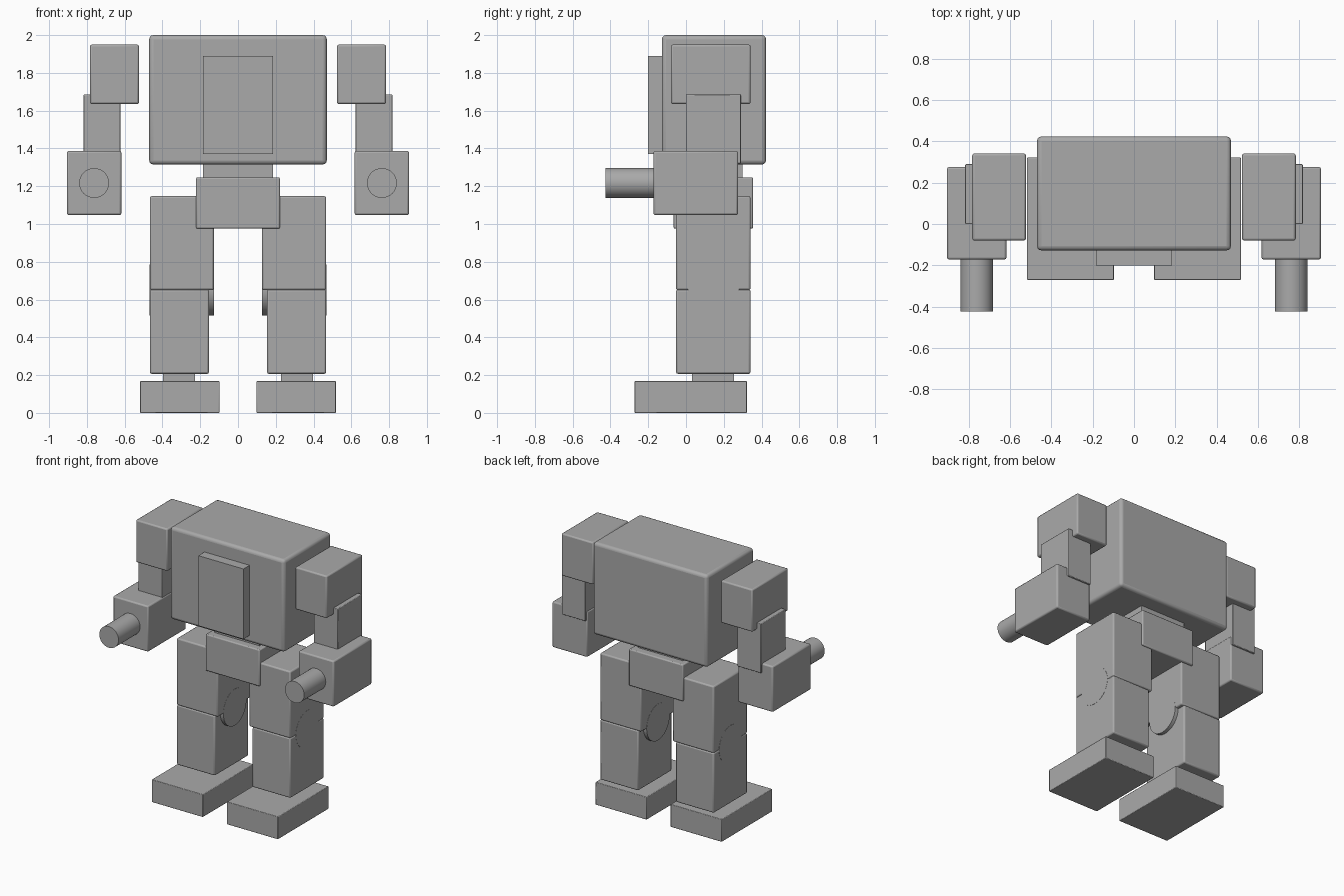
import bpy
import math

if "Cube" in bpy.data.objects:
    bpy.data.objects.remove(bpy.data.objects["Cube"])

grey = bpy.data.materials.new("plain grey")
grey.diffuse_color = (0.4, 0.4, 0.4, 1)
grey.use_nodes = True
grey.node_tree.nodes["Principled BSDF"].inputs["Base Color"].default_value = grey.diffuse_color


def finish(obj, name, bevel, segments=2):
    obj.name = name
    obj.data.materials.append(grey)
    if bevel:
        mod = obj.modifiers.new("rounded edges", 'BEVEL')
        mod.width = bevel
        mod.segments = segments
        mod.limit_method = 'ANGLE'
    bpy.ops.object.shade_smooth_by_angle(angle=math.radians(30))


def box(name, x, y, z, bevel=0.0, segments=2):
    """Box spanning the given (min, max) ranges."""
    spans = (x, y, z)
    bpy.ops.mesh.primitive_cube_add(size=1, location=[(a + b) / 2 for a, b in spans])
    obj = bpy.context.object
    obj.scale = [abs(b - a) for a, b in spans]
    bpy.ops.object.transform_apply(location=False, rotation=False, scale=True)
    finish(obj, name, bevel, segments)


def rod(name, centre, radius, length, rotation):
    bpy.ops.mesh.primitive_cylinder_add(vertices=32, radius=radius, depth=length,
                                        location=centre, rotation=rotation)
    finish(bpy.context.object, name, 0)


# Body core
box("torso", (-0.47, 0.47), (-0.128, 0.424), (1.315, 2.0), 0.022, 3)
box("chest_plate", (-0.185, 0.185), (-0.2, -0.1), (1.37, 1.89))
box("waist", (-0.185, 0.185), (-0.01, 0.3), (1.2, 1.35))
box("pelvis", (-0.222, 0.222), (-0.065, 0.355), (0.975, 1.247), 0.008)

for side, s in (("left", 1), ("right", -1)):
    def span(inner, outer):
        return tuple(sorted((s * inner, s * outer)))

    # Leg
    box(side + "_thigh", span(0.128, 0.467), (-0.053, 0.342), (0.65, 1.147), 0.01)
    rod(side + "_knee", (s * 0.2975, 0.145, 0.65), 0.135, 0.341, (0, math.pi / 2, 0))
    box(side + "_shin", span(0.153, 0.467), (-0.053, 0.342), (0.207, 0.653), 0.01)
    box(side + "_ankle", span(0.228, 0.397), (0.033, 0.255), (0.14, 0.24))
    box(side + "_foot", span(0.098, 0.518), (-0.272, 0.322), (0.0, 0.168), 0.004)

    # Arm
    box(side + "_shoulder", span(0.524, 0.784), (-0.08, 0.342), (1.635, 1.95), 0.01)
    box(side + "_upper_arm", span(0.623, 0.818), (0.0, 0.29), (1.32, 1.685), 0.004)
    box(side + "_forearm", span(0.618, 0.906), (-0.172, 0.276), (1.047, 1.387), 0.01)
    rod(side + "_cannon", (s * 0.762, -0.27, 1.217), 0.079, 0.31, (math.pi / 2, 0, 0))
